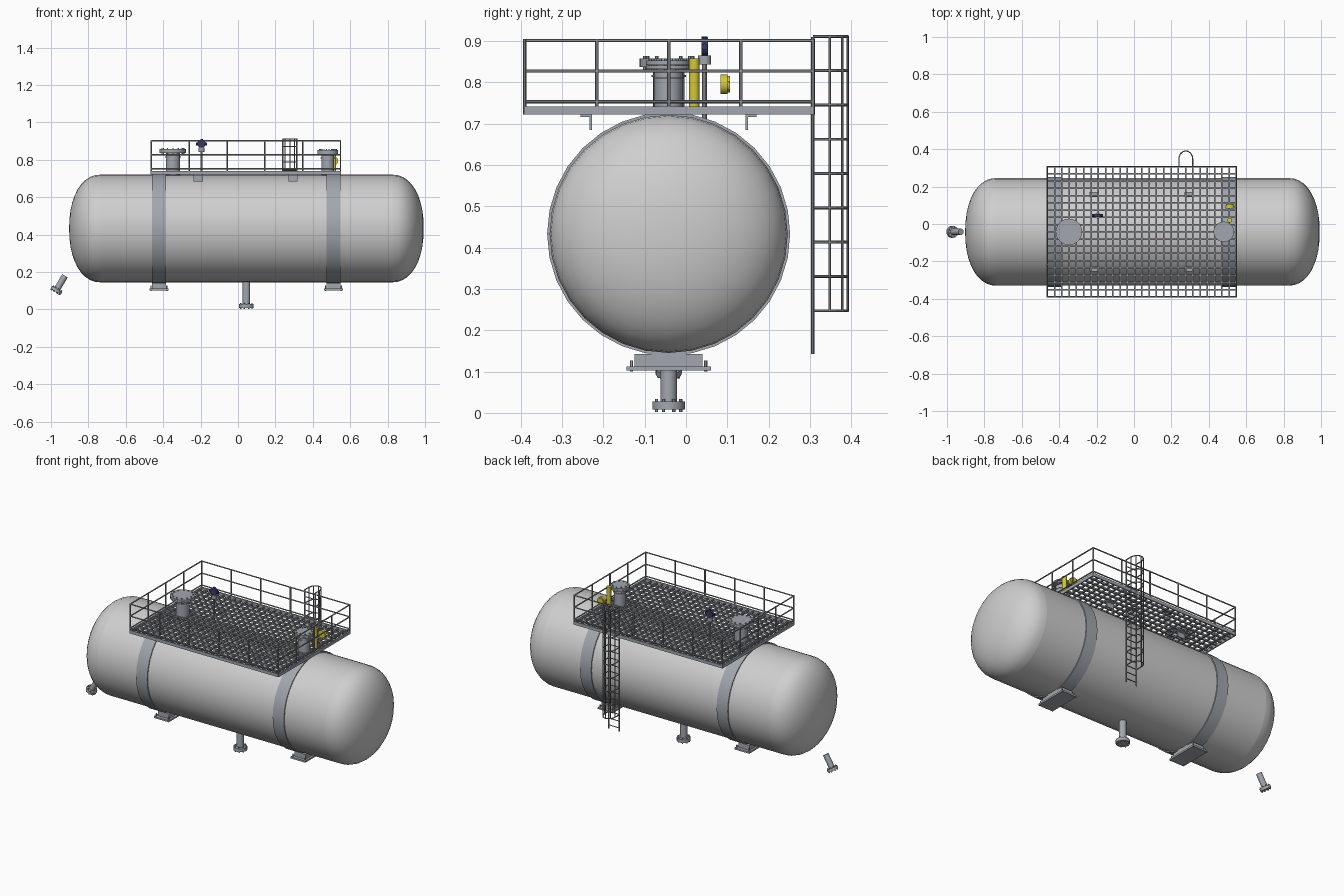
import bpy, bmesh, math
from mathutils import Vector, Matrix

if "Cube" in bpy.data.objects:
    bpy.data.objects.remove(bpy.data.objects["Cube"])


def material(name, rgb):
    m = bpy.data.materials.new(name)
    m.use_nodes = True
    m.diffuse_color = (*rgb, 1)
    m.node_tree.nodes["Principled BSDF"].inputs["Base Color"].default_value = (*rgb, 1)
    return m


SHELL = material("shell light grey", (0.62, 0.62, 0.62))
STEEL = material("blue grey steel", (0.36, 0.39, 0.43))
RAIL = material("rail grey", (0.27, 0.28, 0.30))
YELLOW = material("safety yellow", (0.66, 0.58, 0.04))
NAVY = material("navy", (0.035, 0.045, 0.14))

AY, AZ, R = -0.042, 0.433, 0.288       # tank axis and radius


def rod(bm, a, b, r, sides=6):
    """Cylinder from point a to point b."""
    a, b = Vector(a), Vector(b)
    d = b - a
    m = Matrix.Translation((a + b) / 2) @ d.to_track_quat('Z', 'Y').to_matrix().to_4x4()
    bmesh.ops.create_cone(bm, cap_ends=True, segments=sides, radius1=r, radius2=r,
                          depth=d.length, matrix=m)


def box(bm, lo, hi):
    lo, hi = Vector(lo), Vector(hi)
    m = Matrix.Translation((lo + hi) / 2) @ Matrix.Diagonal((*(hi - lo), 1))
    bmesh.ops.create_cube(bm, size=1, matrix=m)


def path(bm, pts, r):
    for a, b in zip(pts, pts[1:]):
        rod(bm, a, b, r)


def lathe_x(bm, profile, sides):
    """Revolve (x, radius) points about the tank axis."""
    verts = [bm.verts.new((x, AY, AZ + r)) for x, r in profile]
    edges = [bm.edges.new(p) for p in zip(verts, verts[1:])]
    bmesh.ops.spin(bm, geom=verts + edges, cent=(0, AY, AZ), axis=(1, 0, 0),
                   angle=math.tau, steps=sides, use_merge=True)
    bmesh.ops.remove_doubles(bm, verts=bm.verts, dist=1e-5)
    bmesh.ops.recalc_face_normals(bm, faces=bm.faces)


def finish(name, bm, mat, smooth=True):
    mesh = bpy.data.meshes.new(name)
    bm.to_mesh(mesh)
    bm.free()
    mesh.materials.append(mat)
    ob = bpy.data.objects.new(name, mesh)
    bpy.context.collection.objects.link(ob)
    if smooth:
        bpy.ops.object.select_all(action='DESELECT')
        ob.select_set(True)
        bpy.context.view_layer.objects.active = ob
        bpy.ops.object.shade_smooth_by_angle(angle=math.radians(35))
    return ob


def bolt_ring(bm, centre, axis, radius, count, half, r=0.004):
    """Studs poking through a flange."""
    axis = Vector(axis).normalized()
    u = axis.orthogonal().normalized()
    w = axis.cross(u)
    for i in range(count):
        t = math.tau * (i + 0.5) / count
        p = Vector(centre) + radius * (math.cos(t) * u + math.sin(t) * w)
        rod(bm, p - axis * half, p + axis * half, r)


# Tank shell with domed heads
X0, X1, DEPTH = -0.735, 0.825, 0.168
dome = []
for i in range(11):
    t = math.pi / 2 * i / 10
    dome.append((math.sin(t) ** 0.92 * DEPTH, max(0, math.cos(t)) ** 0.92 * R))
dome[-1] = (DEPTH, 0)
bm = bmesh.new()
lathe_x(bm, [(X0, R), (X1, R)], 32)
finish("tank_shell", bm, SHELL)
for side, x, s in (("right", X0, -1), ("left", X1, 1)):
    bm = bmesh.new()
    lathe_x(bm, [(x + s * d, r) for d, r in dome], 32)
    finish(side + "_tank_head", bm, SHELL)

# Saddle bands and feet
for side, x in (("right", -0.423), ("left", 0.51)):
    bm = bmesh.new()
    h = 0.038
    lathe_x(bm, [(x - h, R - 0.01), (x - h, R + 0.006), (x + h, R + 0.006), (x + h, R - 0.01)], 32)
    finish(side + "_saddle_band", bm, STEEL)
    bm = bmesh.new()
    box(bm, (x - 0.038, AY - 0.082, 0.112), (x + 0.038, AY + 0.082, 0.142))
    box(bm, (x - 0.051, AY - 0.102, 0.102), (x + 0.051, AY + 0.102, 0.112))
    for dx in (-0.042, 0.042):
        for dy in (-0.09, 0.09):
            rod(bm, (x + dx, AY + dy, 0.1), (x + dx, AY + dy, 0.127), 0.004)
    finish(side + "_saddle_foot", bm, STEEL, False)


# Flanged nozzles: start, end, pipe radius, flange radius, flange thickness
def nozzle(name, start, end, pipe_r, flange_r, thick, bolts, double=False):
    start, end = Vector(start), Vector(end)
    d = (end - start).normalized()
    bm = bmesh.new()
    rod(bm, start, end - d * thick / 2, pipe_r, 20)
    if double:
        rod(bm, end - d * thick, end - d * thick * 0.55, flange_r, 20)
        rod(bm, end - d * thick * 0.5, end, flange_r, 20)
        rod(bm, end - d * thick * 2.2, end - d * thick * 2, pipe_r + 0.004, 20)
    else:
        rod(bm, end - d * thick, end, flange_r, 20)
    bolt_ring(bm, end - d * thick / 2, d, flange_r * 0.82, bolts, thick / 2 + 0.006)
    finish(name, bm, STEEL)


nozzle("manway", (-0.348, AY, 0.70), (-0.348, AY, 0.857), 0.038, 0.071, 0.02, 12, True)
nozzle("inlet_nozzle", (0.48, AY, 0.70), (0.48, AY, 0.852), 0.034, 0.055, 0.02, 10, True)
nozzle("drain_nozzle", (0.045, AY, 0.16), (0.045, AY, 0.008), 0.02, 0.039, 0.02, 8)
nozzle("side_nozzle", (-0.925, AY, 0.18), (-0.975, AY, 0.096), 0.017, 0.032, 0.016, 8)

# Platform frame and grating
PX0, PX1, PY0, PY1 = -0.463, 0.548, -0.39, 0.307
bm = bmesh.new()
for y in (PY0, PY1):
    box(bm, (PX0, y - 0.004, 0.722), (PX1, y + 0.004, 0.741))
for x in (PX0, PX1):
    box(bm, (x - 0.004, PY0, 0.722), (x + 0.004, PY1, 0.741))
finish("platform_frame", bm, STEEL, False)
bm = bmesh.new()
NX, NY = 26, 18
for i in range(1, NX):
    x = PX0 + (PX1 - PX0) * i / NX
    box(bm, (x - 0.004, PY0, 0.725), (x + 0.004, PY1, 0.735))
for i in range(1, NY):
    y = PY0 + (PY1 - PY0) * i / NY
    box(bm, (PX0, y - 0.004, 0.726), (PX1, y + 0.004, 0.738))
finish("platform_grating", bm, RAIL, False)

# Guard rail
bm = bmesh.new()
for z in (0.753, 0.827, 0.901):
    path(bm, [(PX0, PY0, z), (PX1, PY0, z), (PX1, PY1, z), (PX0, PY1, z), (PX0, PY0, z)], 0.004)
for i in range(6):
    x = PX0 + (PX1 - PX0) * i / 5
    for y in (PY0, PY1):
        rod(bm, (x, y, 0.722), (x, y, 0.904), 0.0045)
for i in range(1, 4):
    y = PY0 + (PY1 - PY0) * i / 4
    for x in (PX0, PX1):
        rod(bm, (x, y, 0.722), (x, y, 0.904), 0.0045)
finish("guard_rail", bm, RAIL)

# Ladder with safety cage
LX, LW, LZ = 0.277, 0.037, 0.91
bm = bmesh.new()
for s in (-1, 1):
    rod(bm, (LX + s * LW, PY1, 0.143), (LX + s * LW, PY1, LZ), 0.004)
for i in range(18):
    z = 0.165 + 0.0415 * i
    rod(bm, (LX - LW, PY1, z), (LX + LW, PY1, z), 0.003)
finish("ladder", bm, RAIL)
bm = bmesh.new()
arc = [(LX - LW * math.cos(math.pi * i / 8), 0.348 + 0.043 * math.sin(math.pi * i / 8))
       for i in range(9)]
hoop = [(LX - LW, PY1)] + arc + [(LX + LW, PY1)]
for i in range(9):
    path(bm, [(x, y, 0.247 + 0.083 * i) for x, y in hoop], 0.0035)
for x, y in arc[::2]:
    rod(bm, (x, y, 0.247), (x, y, LZ), 0.003)
finish("ladder_cage", bm, RAIL)

# Platform support clips
bm = bmesh.new()
for x in (-0.212, 0.294):
    for y, s in ((-0.231, -1), (0.147, 1)):
        box(bm, (x - 0.025, y - 0.003, 0.685), (x + 0.025, y + 0.003, 0.722))
        y0, y1 = sorted((y, y + s * 0.024))
        box(bm, (x - 0.025, y0, 0.716), (x + 0.025, y1, 0.722))
finish("platform_clips", bm, STEEL, False)

# Gauge on its stand
GX, GY = -0.195, 0.045
bm = bmesh.new()
rod(bm, (GX, GY, 0.70), (GX, GY, 0.85), 0.006, 10)
rod(bm, (GX, GY, 0.843), (GX, GY, 0.865), 0.016, 12)
finish("gauge_stand", bm, STEEL)
bm = bmesh.new()
rod(bm, (GX, GY - 0.008, 0.886), (GX, GY + 0.008, 0.886), 0.022, 16)
rod(bm, (GX - 0.03, GY, 0.886), (GX + 0.03, GY, 0.886), 0.008, 10)
rod(bm, (GX, GY, 0.862), (GX, GY, 0.911), 0.007, 10)
finish("gauge_head", bm, NAVY)

# Relief valve: upright body and separate horizontal cap
bm = bmesh.new()
rod(bm, (0.512, 0.02, 0.738), (0.512, 0.02, 0.857), 0.013, 14)
finish("valve_body", bm, YELLOW)
bm = bmesh.new()
rod(bm, (0.512, 0.083, 0.795), (0.512, 0.1, 0.795), 0.024, 16)
rod(bm, (0.512, 0.1, 0.795), (0.512, 0.106, 0.795), 0.02, 16)
bolt_ring(bm, (0.512, 0.097, 0.795), (0, 1, 0), 0.018, 6, 0.01, 0.003)
finish("valve_cap", bm, YELLOW)
